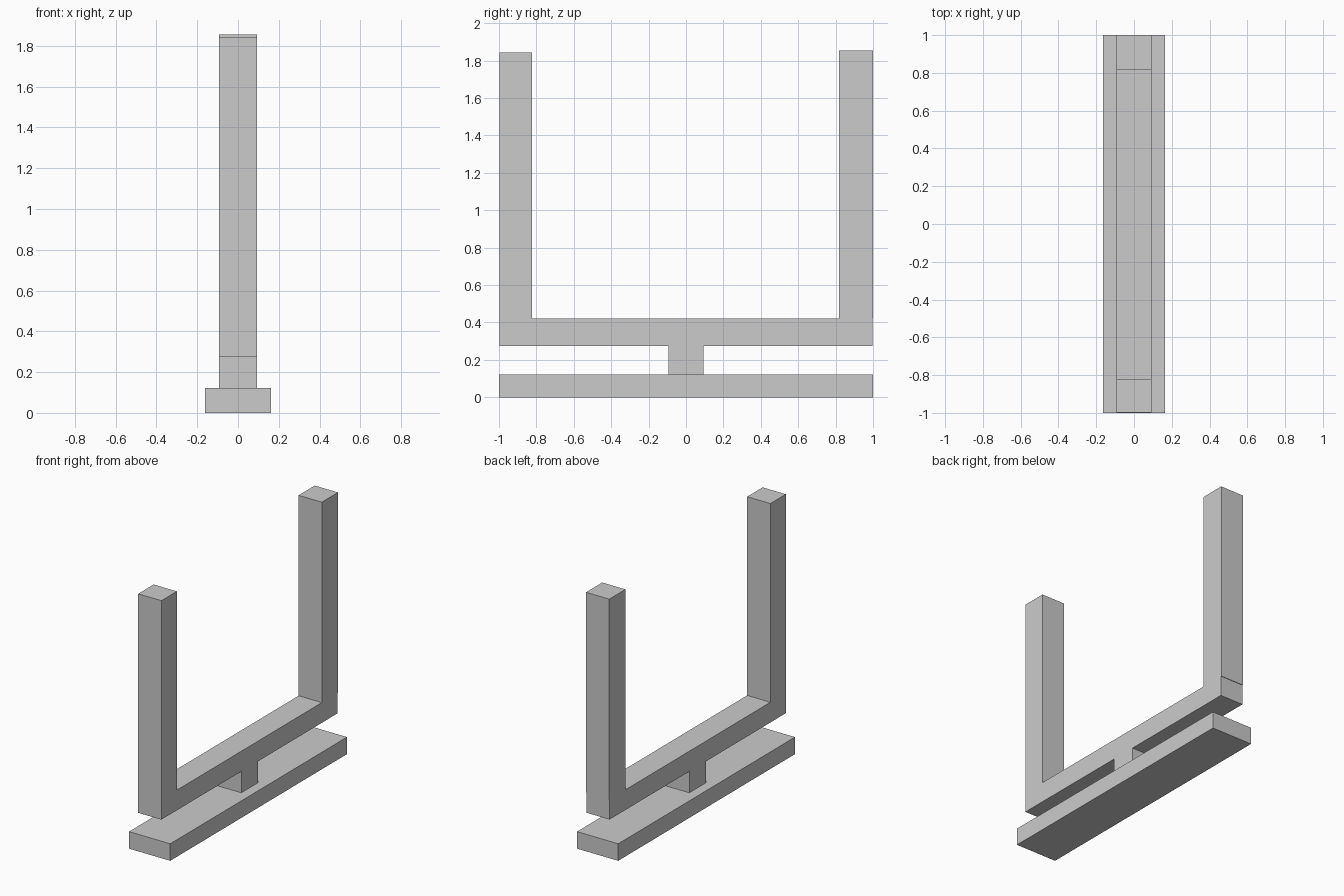
import bpy
import bmesh

if "Cube" in bpy.data.objects:
    bpy.data.objects.remove(bpy.data.objects["Cube"])


def extrude_profile(name, points, half_width):
    """Extrude a closed (y, z) outline symmetrically along x."""
    bm = bmesh.new()
    face = bm.faces.new([bm.verts.new((-half_width, y, z)) for y, z in points])
    result = bmesh.ops.extrude_face_region(bm, geom=[face])
    moved = [g for g in result["geom"] if isinstance(g, bmesh.types.BMVert)]
    bmesh.ops.translate(bm, vec=(2 * half_width, 0, 0), verts=moved)
    bmesh.ops.recalc_face_normals(bm, faces=bm.faces[:])
    mesh = bpy.data.meshes.new(name)
    bm.to_mesh(mesh)
    bm.free()
    obj = bpy.data.objects.new(name, mesh)
    bpy.context.collection.objects.link(obj)
    return obj


BASE_TOP, BAR_BOTTOM, BAR_TOP = 0.122, 0.275, 0.42

# Wide flat base plank
extrude_profile("base", [(-1, 0), (1, 0), (1, BASE_TOP), (-1, BASE_TOP)], 0.163)

# Short post, crossbar and two uprights; the back upright slightly overhangs the bar
extrude_profile("upright_frame", [
    (-0.094, BASE_TOP), (0.094, BASE_TOP), (0.094, BAR_BOTTOM),
    (0.996, BAR_BOTTOM), (0.996, BAR_TOP), (1, BAR_TOP),
    (1, 1.855), (0.817, 1.855), (0.817, BAR_TOP),
    (-0.823, BAR_TOP), (-0.823, 1.843), (-0.998, 1.843),
    (-0.998, BAR_BOTTOM), (-0.094, BAR_BOTTOM),
], 0.092)
